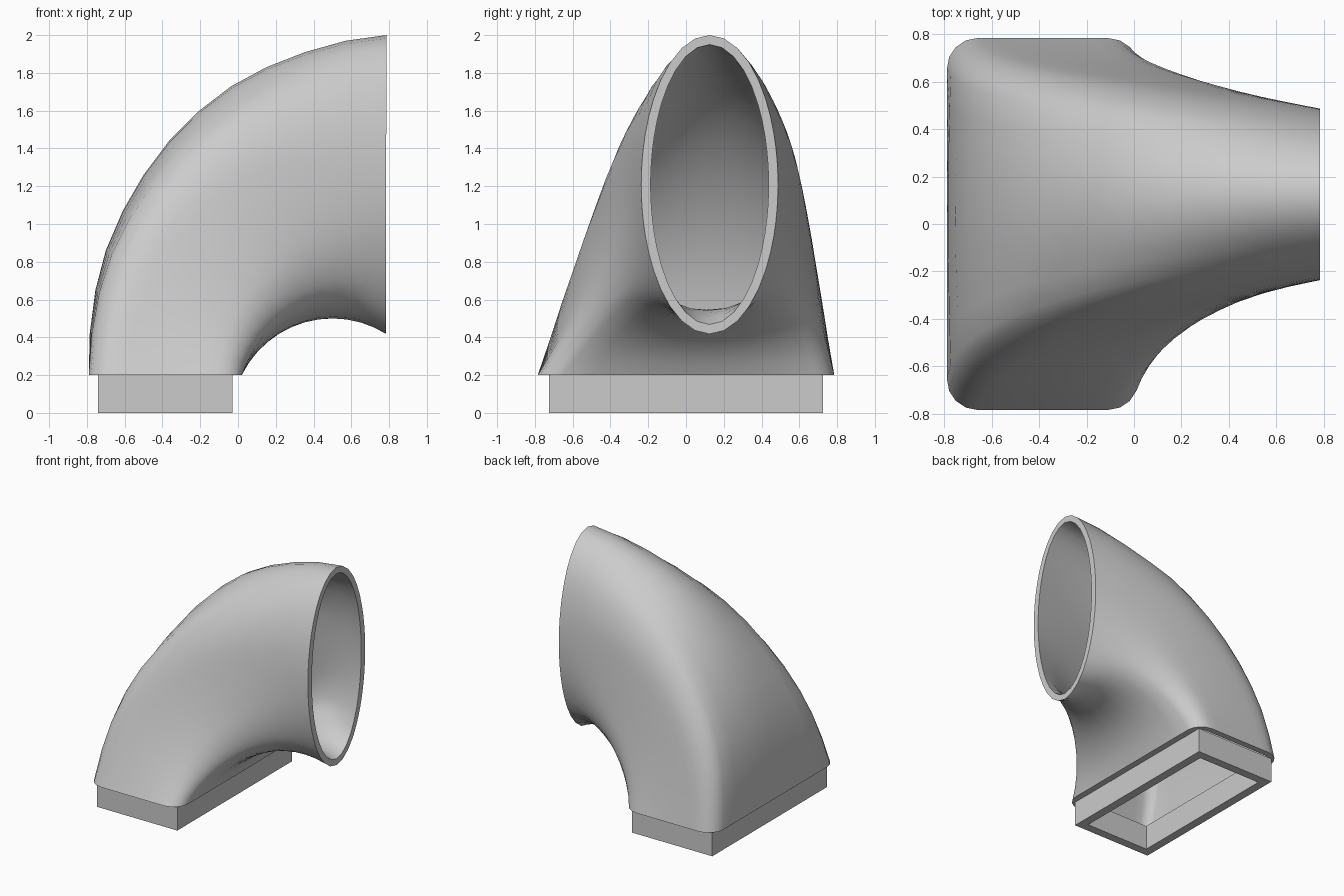
import bpy, bmesh, math
from mathutils import Vector

cube = bpy.data.objects.get("Cube")
if cube:
    bpy.data.objects.remove(cube)

GREY = (0.6, 0.6, 0.6, 1.0)
mat = bpy.data.materials.new("plain grey")
mat.use_nodes = True
mat.diffuse_color = GREY
mat.node_tree.nodes["Principled BSDF"].inputs["Base Color"].default_value = GREY

WALL = 0.05
QUARTER = 12
BASE_HALF, MOUTH_HALF, MOUTH_Y = 0.785, 0.362, 0.125
SPREAD = math.radians(18)   # moves the corners towards the sides of the mouth
# Outer spine of the bend (x, z), from the base up to the mouth
BACK = [(-.79, .2), (-.785, .42), (-.755, .65), (-.70, .86), (-.61, 1.07),
        (-.5, 1.26), (-.365, 1.44), (-.205, 1.6), (-.035, 1.73), (.15, 1.83),
        (.355, 1.91), (.57, 1.97), (.785, 2.0)]
STEPS = len(BACK) - 1


def throat(s):
    """Inner spine of the bend: a circular arc."""
    a = math.radians(154 + (57.8 - 154) * s)
    return Vector((0.5 + 0.534 * math.cos(a), -0.034 + 0.534 * math.sin(a)))


def rounded_rect(k, ru, rv):
    """Point k of a unit rounded rectangle with corner radii ru, rv."""
    quad, i = divmod(k, QUARTER)
    t = i / QUARTER
    if quad % 2:
        t = 1 - t
    if t < 1 / 3:
        u, v = 1, (1 - rv) * t * 3
    elif t > 2 / 3:
        u, v = (1 - ru) * (1 - t) * 3, 1
    else:
        a = (t * 3 - 1) * math.pi / 2
        u, v = 1 - ru + ru * math.cos(a), 1 - rv + rv * math.sin(a)
    return (-u if quad in (1, 2) else u), (-v if quad >= 2 else v)


def section(j, inset):
    """Ring j of the duct: rounded rectangle blending into an ellipse."""
    s = j / STEPS
    back, front = Vector(BACK[j]), throat(s)
    mid, half = (back + front) / 2, (front - back) / 2
    half *= (half.length - inset) / half.length
    width = BASE_HALF + (MOUTH_HALF - BASE_HALF) * s - inset
    shift = MOUTH_Y * math.sin(s * math.pi / 2)
    r = 0.13 - inset
    ring = []
    for k in range(4 * QUARTER):
        a = k / (4 * QUARTER) * math.tau
        a += SPREAD * math.sin(2 * a)
        ru, rv = rounded_rect(k, r / 0.405, r / BASE_HALF)
        u = ru + (math.cos(a) - ru) * s
        v = rv + (math.sin(a) - rv) * s
        p = mid + half * u
        waist = 0.1 * (1 - u) * s * (1 - s)   # the back narrows sooner
        ring.append((p.x, shift + (width - waist) * v, p.y))
    return ring


def loft_closed(name, rings):
    """Join rings in order, the last back to the first, into a hollow solid."""
    bm = bmesh.new()
    loops = [[bm.verts.new(p) for p in ring] for ring in rings]
    n = len(loops[0])
    for a, b in zip(loops, loops[1:] + loops[:1]):
        for k in range(n):
            m = (k + 1) % n
            bm.faces.new((a[k], a[m], b[m], b[k]))
    bmesh.ops.recalc_face_normals(bm, faces=bm.faces)
    mesh = bpy.data.meshes.new(name)
    bm.to_mesh(mesh)
    bm.free()
    mesh.materials.append(mat)
    obj = bpy.data.objects.new(name, mesh)
    bpy.context.collection.objects.link(obj)
    return obj


# Curved duct: outside up to the mouth, then inside back down
outside = [section(j, 0) for j in range(STEPS + 1)]
inside = [section(j, WALL) for j in reversed(range(STEPS + 1))]
duct = loft_closed("curved_duct", outside + inside)


# Rectangular collar under the duct
def rectangle(inset, z):
    x, y = 0.355 - inset, 0.725 - inset
    return [(-0.385 + i * x, j * y, z) for i, j in ((1, 1), (-1, 1), (-1, -1), (1, -1))]


THICK = 0.07
loft_closed("base_collar", [rectangle(0, 0), rectangle(0, 0.2),
                            rectangle(THICK, 0.2), rectangle(THICK, 0)])

# Smooth the duct, keeping the rims crisp
bpy.ops.object.select_all(action='DESELECT')
duct.select_set(True)
bpy.context.view_layer.objects.active = duct
bpy.ops.object.shade_smooth_by_angle(angle=math.radians(40))
